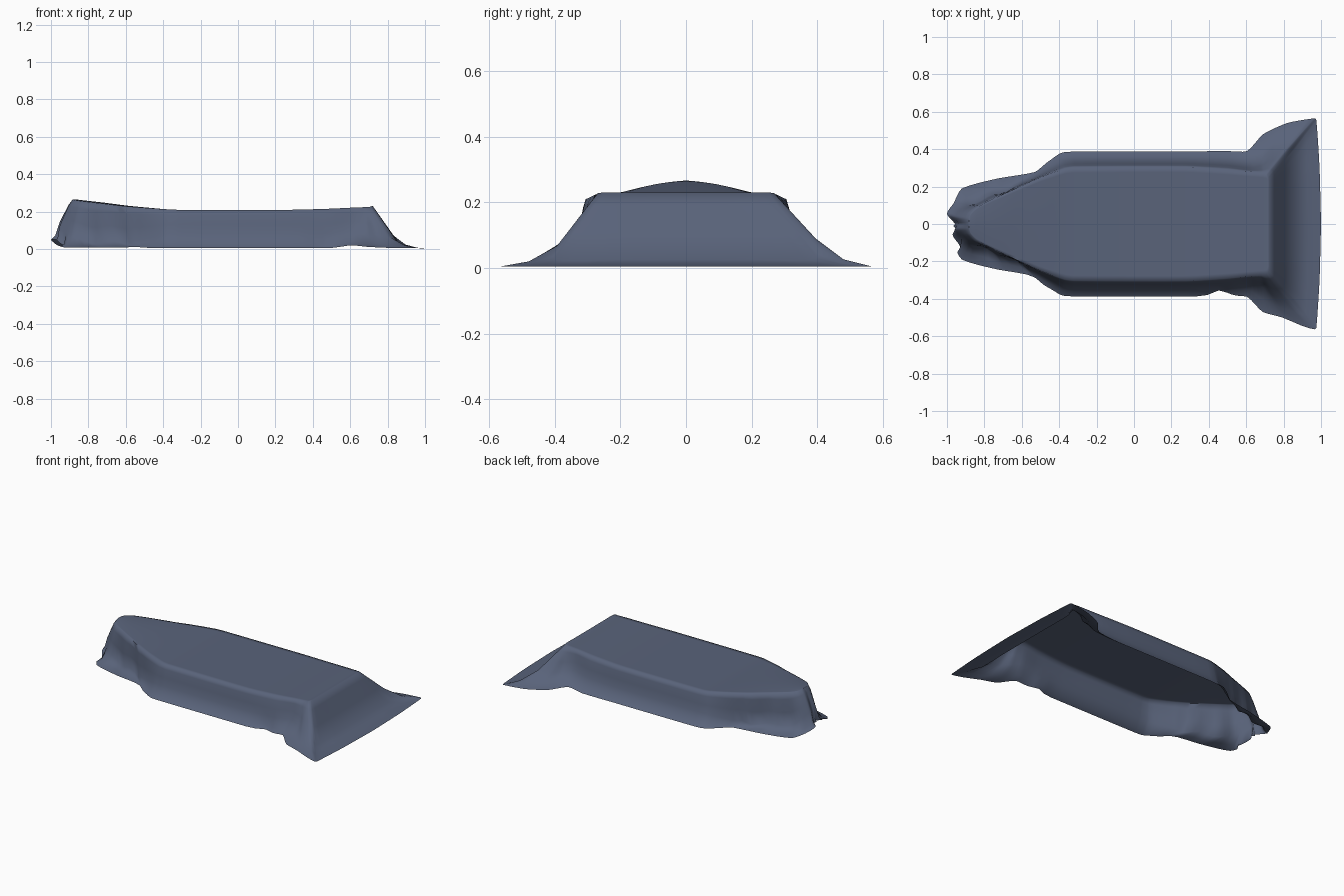
import bpy, bmesh, math
from mathutils import Vector

if "Cube" in bpy.data.objects:
    bpy.data.objects.remove(bpy.data.objects["Cube"])

# Half outline of the draped sheet, stern centre -> bow centre (y >= 0)
RIM = [(.72, 0, .23), (.72, .14, .23), (.72, .25, .23), (.71, .268, .228), (.70, .272, .225),
       (.68, .275, .224), (.62, .28, .222), (.5, .291, .216), (.28, .305, .21), (-.32, .303, .21),
       (-.37, .296, .212), (-.5, .25, .221), (-.6, .205, .229), (-.75, .135, .246), (-.84, .088, .256),
       (-.872, .055, .261), (-.882, .027, .264), (-.885, 0, .265)]
KNEE = [(.865, 0, .026), (.865, .2, .026), (.86, .40, .03), (.81, .395, .09), (.74, .38, .08),
        (.69, .34, .08), (.62, .315, .10), (.5, .325, .085), (.28, .332, .08), (-.32, .332, .08),
        (-.39, .322, .075), (-.51, .262, .05), (-.6, .215, .04), (-.76, .15, .04), (-.88, .105, .06),
        (-.935, .065, .10), (-.955, .035, .13), (-.94, 0, .13)]
HEM = [(1, 0, .004), (.992, .3, .004), (.975, .555, .004), (.965, .565, .005), (.82, .54, .006),
       (.69, .48, .012), (.605, .39, .02), (.5, .39, .006), (.28, .388, .005), (-.32, .387, .005),
       (-.39, .38, .005), (-.47, .325, .006), (-.53, .278, .01), (-.73, .243, .008), (-.92, .19, .008),
       (-.965, .11, .02), (-1, .055, .05), (-.955, 0, .05)]
STEPS = 4


def smooth_path(points):
    """Gently rounded path through the points (cardinal spline, low tension)."""
    p = [Vector(q) for q in points]
    out = []
    for i in range(len(p) - 1):
        a, b = p[i], p[i + 1]
        length = (b - a).length

        def tangent(j):
            lo, hi = p[max(j - 1, 0)], p[min(j + 1, len(p) - 1)]
            return (hi - lo).normalized() * length * .6
        m0, m1 = tangent(i), tangent(i + 1)
        for s in range(STEPS):
            t = s / STEPS
            out.append(a * (2*t**3 - 3*t*t + 1) + m0 * (t**3 - 2*t*t + t)
                       + b * (3*t*t - 2*t**3) + m1 * (t**3 - t*t))
    return out + [p[-1]]


def bump(x, centre, width):
    return math.exp(-((x - centre) / width) ** 2)


def side_rows(sign):
    """Rows from rim to hem for one side, with that side's own folds."""
    rim, knee, hem = (smooth_path(r) for r in (RIM, KNEE, HEM))
    for k, h in zip(knee, hem):
        h.z = max(h.z, .003)
        if sign < 0 and h.y > .02:
            h.y -= .035 * bump(h.x, .46, .06) + .03 * bump(h.x, .8, .1)
            h.y += .012 * bump(h.x, -.5, .05)
            if h.x < -.95:
                h.x += .03
        if sign < 0 and k.y > .3:                         # lower pleat at the front stern corner
            k.z -= .025 * bump(k.x, .81, .05) * min(1, k.z / .08)
        if h.x < -.5 and h.y > .02:                       # gathered folds at the bow
            k.y += .008 * math.sin(k.x * 40 + sign)
            k.z += .012 * math.sin(k.x * 33 + sign)
    upper, middle, lower = [], [], []
    for r, k, h in zip(rim, knee, hem):
        full = min(1, max(0, (.6 - r.x) / .1))            # walls bulge a little except at the stern
        out = Vector((k.x - r.x, k.y - r.y, 0)) * .1 * full
        upper.append(r.lerp(k, .2) + out)
        middle.append(r.lerp(k, .6) + out * .6)
        lower.append(k.lerp(h, .5) - Vector((0, 0, .25 * max(0, k.z - h.z))))
    return [[Vector((v.x, v.y * sign, v.z)) for v in row]
            for row in (rim, upper, middle, knee, lower, hem)]


bm = bmesh.new()
sides = []
for sign in (1, -1):
    grid = [[bm.verts.new(v) for v in row] for row in side_rows(sign)]
    sides.append(grid)
    # hanging walls and skirt
    for r0, r1 in zip(grid, grid[1:]):
        for i in range(len(r0) - 1):
            f = (r0[i], r1[i], r1[i + 1], r0[i + 1])
            bm.faces.new(f if sign > 0 else f[::-1])

# top panel: rows across the boat, with a slight crown towards the bow
start = 2 * STEPS
left, right = sides[0][0], sides[1][0]
row = [left[i] for i in range(start, -1, -1)] + right[1:start + 1]
us = [v.co.y / left[start].co.y for v in row]
for i in range(start + 1, len(left) - 1):
    a, b = left[i], right[i]
    crown = .006 * min(1, max(0, (-.4 - a.co.x) / .3)) * min(1, a.co.y / .08)
    inner = [bm.verts.new((a.co.x, a.co.y * u, a.co.z + crown * (1 - u * u))) for u in us[1:-1]]
    new = [a] + inner + [b]
    for j in range(len(row) - 1):
        bm.faces.new((row[j], new[j], new[j + 1], row[j + 1]))
    row = new
for j in range(len(row) - 1):
    bm.faces.new((row[j], left[-1], row[j + 1]))

bmesh.ops.remove_doubles(bm, verts=bm.verts, dist=.0002)
bmesh.ops.recalc_face_normals(bm, faces=bm.faces)
if sum(f.normal.z * f.calc_area() for f in bm.faces) < 0:
    bmesh.ops.reverse_faces(bm, faces=bm.faces)

mesh = bpy.data.meshes.new("draped_cover")
bm.to_mesh(mesh)
bm.free()
cover = bpy.data.objects.new("draped_cover", mesh)
bpy.context.collection.objects.link(cover)

cloth = bpy.data.materials.new("slate_blue_cloth")
cloth.diffuse_color = (.10, .125, .195, 1)
cloth.use_nodes = True
cloth.node_tree.nodes["Principled BSDF"].inputs["Base Color"].default_value = cloth.diffuse_color
mesh.materials.append(cloth)

bpy.context.view_layer.objects.active = cover
cover.select_set(True)
bpy.ops.object.shade_smooth_by_angle(angle=math.radians(85))
